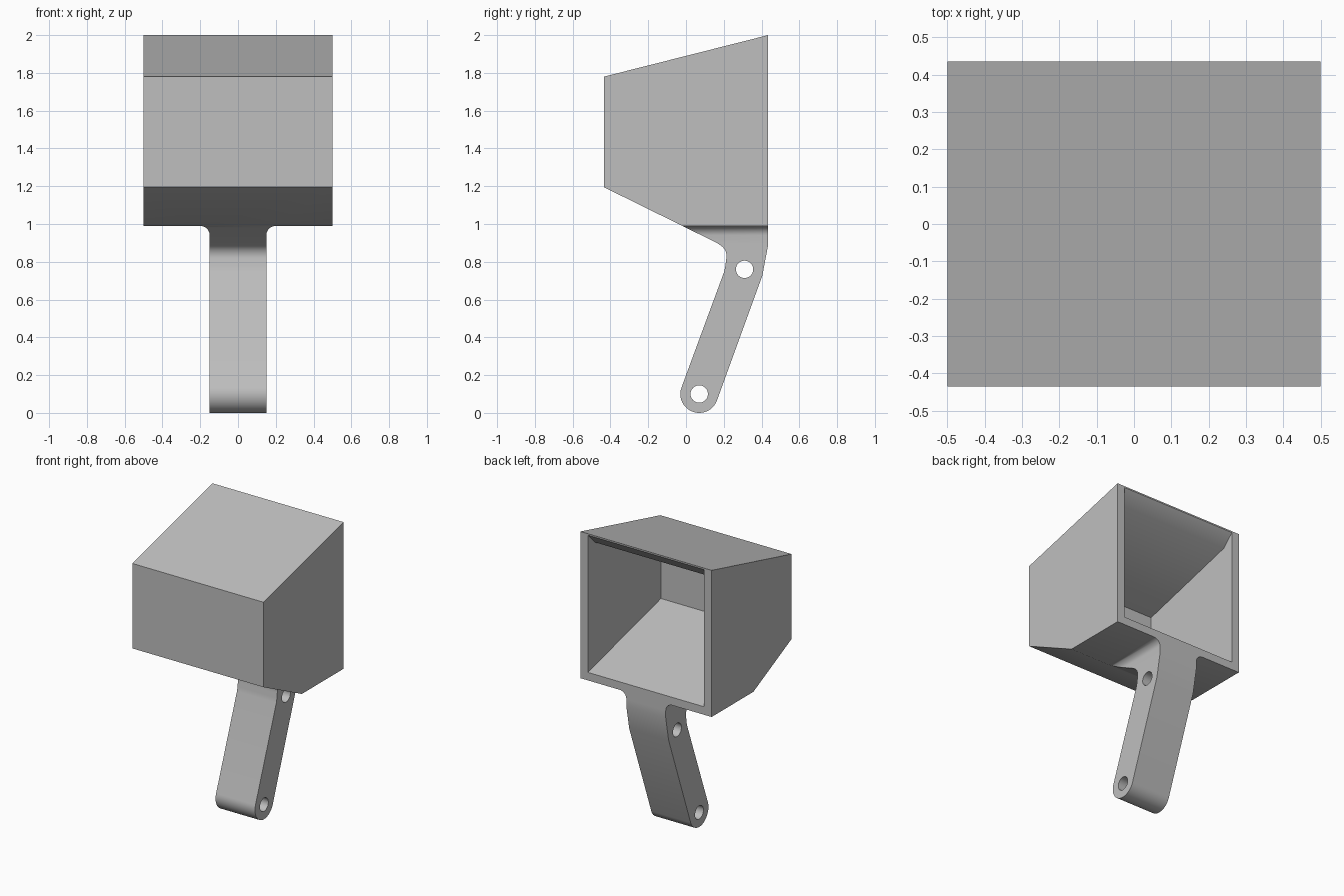
import bpy, bmesh, math

if "Cube" in bpy.data.objects:
    bpy.data.objects.remove(bpy.data.objects["Cube"], do_unlink=True)

grey = bpy.data.materials.new("plain grey")
grey.use_nodes = True
grey.diffuse_color = (0.52, 0.52, 0.52, 1)
grey.node_tree.nodes["Principled BSDF"].inputs["Base Color"].default_value = grey.diffuse_color


def arc(cx, cy, r, start, end, steps):
    angles = [math.radians(start + (end - start) * i / steps) for i in range(steps + 1)]
    return [(cx + r * math.cos(a), cy + r * math.sin(a)) for a in angles]


def prism(name, profile, half, axis="x"):
    """Extrude a closed profile symmetrically along the x or y axis."""
    place = (lambda a, b, h: (h, a, b)) if axis == "x" else (lambda a, b, h: (a, h, b))
    bm = bmesh.new()
    face = bm.faces.new([bm.verts.new(place(a, b, -half)) for a, b in profile])
    moved = bmesh.ops.extrude_face_region(bm, geom=[face])["geom"]
    verts = [v for v in moved if isinstance(v, bmesh.types.BMVert)]
    bmesh.ops.translate(bm, verts=verts, vec=place(0, 0, 2 * half))
    bmesh.ops.recalc_face_normals(bm, faces=bm.faces)
    mesh = bpy.data.meshes.new(name)
    bm.to_mesh(mesh)
    bm.free()
    mesh.materials.append(grey)
    obj = bpy.data.objects.new(name, mesh)
    bpy.context.collection.objects.link(obj)
    return obj


def cut(obj, cutter, operation):
    bpy.context.view_layer.objects.active = obj
    mod = obj.modifiers.new("cut", "BOOLEAN")
    mod.operation = operation
    mod.solver = "EXACT"
    mod.object = cutter
    bpy.ops.object.modifier_apply(modifier=mod.name)
    bpy.data.objects.remove(cutter, do_unlink=True)


# Side outline of the hood and its bent arm
pivot, upper, arm_r = (0.07, 0.10), (0.31, 0.76), 0.10
outline = [(-0.435, 1.78), (-0.435, 1.195), (0.165, 0.899)]
outline += arc(0.147, 0.829, 0.068, 55, -15, 8)
outline += [(0.209, 0.78), (0.203, 0.75)]
outline += arc(*pivot, arm_r, 160, 340, 24)
outline += [(0.404, 0.726), (0.435, 0.89), (0.435, 2.0)]
body = prism("hood_and_arm", outline, 0.6)

# Front outline: wide hood, narrow arm, filleted where they meet
right = [(0.5, 2.1), (0.5, 0.99)] + arc(0.2, 0.94, 0.05, 90, 180, 8) + [(0.15, -0.1)]
left = [(-x, z) for x, z in reversed(right)]
cut(body, prism("front_outline", right + left, 1, "y"), "INTERSECT")

# Hollow, open at the back, with a chamfered upper lip
hollow = [(0.6, 1.045), (0.435, 1.045), (-0.36, 1.25), (-0.36, 1.72),
          (0.355, 1.91), (0.435, 1.99), (0.6, 1.99)]
cut(body, prism("hollow", hollow, 0.443), "DIFFERENCE")

# Pin holes through the arm
for centre in (pivot, upper):
    cut(body, prism("pin_hole", arc(*centre, 0.046, 0, 348.75, 31), 0.4), "DIFFERENCE")

bpy.ops.object.select_all(action="DESELECT")
body.select_set(True)
bpy.context.view_layer.objects.active = body
bpy.ops.object.shade_smooth_by_angle(angle=math.radians(32))
